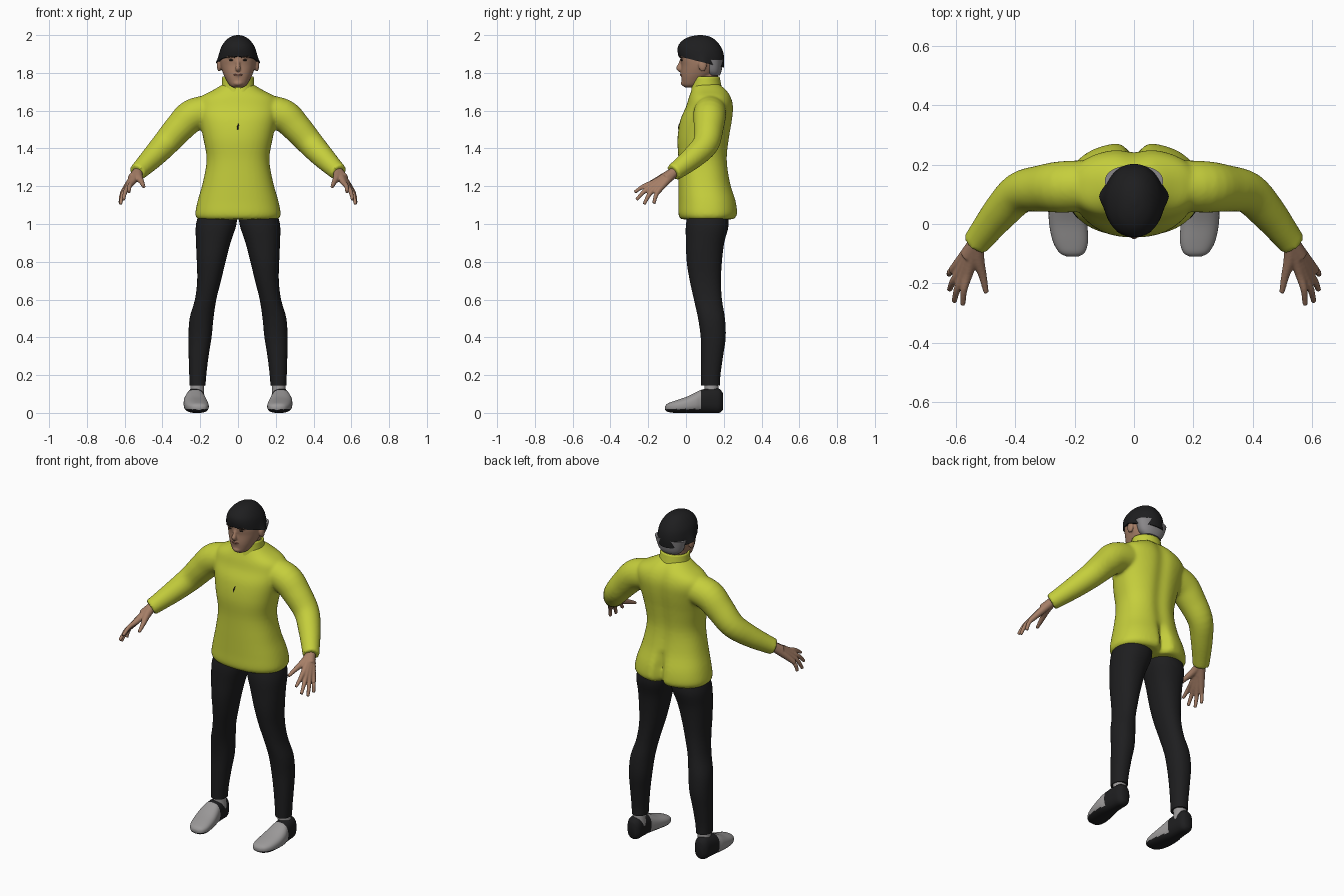
import bpy, bmesh, math
from mathutils import Vector

cube = bpy.data.objects.get("Cube")
if cube:
    bpy.data.objects.remove(cube, do_unlink=True)


def material(name, rgb):
    m = bpy.data.materials.new(name)
    m.use_nodes = True
    m.diffuse_color = (*rgb, 1)
    bsdf = m.node_tree.nodes["Principled BSDF"]
    bsdf.inputs["Base Color"].default_value = (*rgb, 1)
    bsdf.inputs["Roughness"].default_value = 0.8
    return m


YELLOW = material("jacket yellow", (.56, .62, .045))
BLACK = material("cloth black", (.013, .013, .014))
SKIN = material("skin", (.38, .21, .135))
LIPS = material("lips", (.27, .11, .08))
GREY = material("shoe grey", (.33, .32, .32))
HAIR = material("hair grey", (.26, .25, .26))
DARK = material("eye dark", (.03, .02, .015))


def refine(rows, k=4):
    """Smoothly interpolate between rows of section values."""
    out = []
    for i in range(len(rows) - 1):
        a, b, c, d = (rows[max(0, min(len(rows) - 1, i + j))] for j in (-1, 0, 1, 2))
        for s in range(k):
            t = s / k
            out.append([q + .5 * t * (r - p + t * (2*p - 5*q + 4*r - s4 + t * (3*(q - r) + s4 - p)))
                        for p, q, r, s4 in zip(a, b, c, d)])
    return out + [list(rows[-1])]


def oval(n, power):
    """Points of a unit superellipse."""
    for i in range(n):
        c, s = math.cos(2 * math.pi * i / n), math.sin(2 * math.pi * i / n)
        yield (math.copysign(abs(c) ** (2 / power), c), math.copysign(abs(s) ** (2 / power), s))


def upright(rows, n=40, power=2.2):
    """Stacked rings from rows of (z, x min, x max, y min, y max)."""
    return [[Vector(((a + b) / 2 + u * (b - a) / 2, (c + d) / 2 + v * (d - c) / 2, z))
             for u, v in oval(n, power)] for z, a, b, c, d in refine(rows)]


def wide(rows):
    """Symmetric rows from (z, half width, y min, y max)."""
    return [(z, -w, w, a, b) for z, w, a, b in rows]


def tube(rows, n=20):
    """Rings along a path of (x, y, z, radius)."""
    pts = refine(rows)
    rings = []
    for i, (x, y, z, r) in enumerate(pts):
        d = Vector(pts[min(i + 1, len(pts) - 1)][:3]) - Vector(pts[max(i - 1, 0)][:3])
        side = d.cross(Vector((0, 0, 1)) if abs(d.z) < .9 * d.length else Vector((0, 1, 0))).normalized()
        up = side.cross(d).normalized()
        rings.append([Vector((x, y, z)) + r * (u * side + v * up) for u, v in oval(n, 2)])
    return rings


def mirrored(rings):
    return [[Vector((-p.x, p.y, p.z)) for p in ring] for ring in rings]


def both(*lofts):
    return list(lofts) + [mirrored(r) for r in lofts]


def build(name, lofts, mats, voxel=0, smooth=4, cap=True, rule=None):
    """Skin ring stacks into one object; a voxel size melts them together."""
    bm = bmesh.new()
    for rings in lofts:
        vs = [[bm.verts.new(p) for p in ring] for ring in rings]
        for a, b in zip(vs, vs[1:]):
            for i in range(len(a)):
                j = (i + 1) % len(a)
                bm.faces.new((a[i], a[j], b[j], b[i]))
        if cap:
            bm.faces.new(vs[0][::-1])
            bm.faces.new(vs[-1])
    bmesh.ops.recalc_face_normals(bm, faces=bm.faces)
    if rule:
        for f in bm.faces:
            f.material_index = rule(f.calc_center_median())
    me = bpy.data.meshes.new(name)
    bm.to_mesh(me)
    bm.free()
    for m in mats:
        me.materials.append(m)
    ob = bpy.data.objects.new(name, me)
    bpy.context.collection.objects.link(ob)
    bpy.ops.object.select_all(action='DESELECT')
    ob.select_set(True)
    bpy.context.view_layer.objects.active = ob
    bpy.ops.object.shade_smooth_by_angle(angle=math.radians(50))
    if voxel:
        mod = ob.modifiers.new("blend", 'REMESH')
        mod.mode, mod.voxel_size, mod.use_smooth_shade = 'VOXEL', voxel, True
        mod = ob.modifiers.new("soften", 'SMOOTH')
        mod.factor, mod.iterations = .5, smooth
    return ob


def blob(x, y, z, rx, ry, rz):
    """Ellipsoid as a ring stack."""
    rings = []
    for i in range(1, 12):
        a = math.pi * i / 12
        w = math.sin(a)
        rings.append([Vector((x + u * rx * w, y + v * ry * w, z - rz * math.cos(a))) for u, v in oval(20, 2)])
    return rings


# Jacket: torso with a seat crease, sleeves melted in
torso = upright(wide([
    (1.025, .212, -.025, .255), (1.05, .226, -.04, .275), (1.12, .214, -.04, .268),
    (1.22, .186, -.04, .238), (1.34, .166, -.04, .222), (1.45, .183, -.045, .232),
    (1.55, .205, -.03, .248), (1.62, .218, 0, .253), (1.67, .2, .015, .242),
    (1.71, .13, .03, .218), (1.74, .08, .04, .185)]), 96, 2.3)
for ring in torso:
    for p in ring:
        if p.y > .12:
            fade = max(0, min(1, (1.22 - p.z) / .1))
            p.y -= .035 * fade * math.exp(-(p.x / .025) ** 2)
            p.y -= .012 * math.exp(-(p.x / .04) ** 2)
sleeve = tube([(.14, .13, 1.6, .085), (.24, .125, 1.575, .087), (.31, .12, 1.51, .079),
               (.385, .105, 1.425, .07), (.45, .04, 1.355, .061), (.51, -.035, 1.295, .05),
               (.535, -.068, 1.272, .046)], 32)
build("jacket", [torso] + both(sleeve), [YELLOW], .009, 5)

# Collar: open band, notched at the front
collar = upright(wide([(1.67, .1, .018, .205), (1.72, .088, .024, .19), (1.78, .083, .03, .178)]), 64, 2)
for ring in collar:
    for p in ring:
        if p.y < .1:
            p.z -= .085 * math.exp(-(p.x / .027) ** 2) * (p.z - 1.67) / .11
ob = build("collar", [collar], [YELLOW], cap=False)
ob.modifiers.new("thickness", 'SOLIDIFY').thickness = .009

# Zip pull
build("zip_pull", [tube([(0, -.037, 1.495, .003), (-.002, -.038, 1.51, .004), (.004, -.034, 1.53, .003)], 8)], [DARK])

# Trousers
leg = upright([
    (1.1, 0, .19, .02, .21), (1.0, .008, .222, 0, .226), (.9, .04, .222, 0, .202),
    (.8, .066, .218, .004, .19), (.7, .09, .216, .02, .185), (.6, .115, .228, .042, .19),
    (.5, .13, .256, .064, .206), (.4, .14, .262, .078, .21), (.3, .156, .261, .08, .196),
    (.2, .168, .258, .08, .182), (.145, .172, .256, .08, .18)])
build("trousers", both(leg), [BLACK])

# Socks
build("socks", both(tube([(.218, .135, .08, .04), (.216, .135, .12, .037), (.215, .132, .17, .037)])), [GREY])

# Shoes: grey uppers, dark heel and sole
shoe = []
for y, x, w, low, top in refine([
        (-.11, .207, .018, .016, .036), (-.097, .209, .042, .006, .05), (-.06, .214, .059, 0, .064),
        (0, .222, .064, 0, .084), (.05, .227, .06, 0, .108), (.08, .227, .053, 0, .122),
        (.13, .226, .048, 0, .13), (.175, .225, .042, 0, .128), (.195, .224, .025, .015, .105)]):
    shoe.append([Vector((x + u * w, y, (low + top) / 2 + v * (top - low) / 2)) for u, v in oval(48, 2.5)])
build("shoes", both(shoe), [GREY, BLACK], rule=lambda c: int(c.y > .08 or c.z < .02))

# Head with neck, nose, brow, chin and ears
skull = upright(wide([
    (1.722, .022, -.004, .04), (1.735, .045, -.018, .08), (1.77, .066, -.024, .12),
    (1.8, .08, -.026, .155), (1.84, .092, -.025, .178), (1.88, .095, -.03, .188),
    (1.93, .085, -.025, .18), (1.965, .05, .01, .14)]), 48, 2.2)
neck = tube([(0, .112, 1.66, .062), (0, .112, 1.74, .06), (0, .105, 1.82, .062)])
nose = tube([(0, -.02, 1.875, .009), (0, -.032, 1.845, .01), (0, -.038, 1.825, .014), (0, -.028, 1.813, .011)])
face = [blob(0, -.019, 1.792, .024, .012, .014), blob(0, -.014, 1.745, .024, .014, .014)]
ears = both(blob(.1, .088, 1.84, .012, .022, .034), blob(.036, -.02, 1.886, .026, .012, .007))
build("head", [skull, neck, nose] + face + ears, [SKIN], .005, 3)

# Eyes, brows and lips
build("eyes", both(blob(.036, -.022, 1.868, .013, .006, .005)), [DARK])
build("eyebrows", both(tube([(.016, -.031, 1.882, .003), (.036, -.033, 1.887, .004), (.058, -.022, 1.884, .003)], 8)), [DARK])
build("lips", [blob(0, -.026, 1.79, .023, .007, .0055)], [LIPS])

# Cropped hair under the hat
build("hair", [upright(wide([(1.785, .055, .12, .178), (1.81, .078, .1, .188), (1.87, .098, .09, .198)]))], [HAIR])

# Knitted hat: tilted rim bulging over the ears
hat = upright(wide([
    (1.888, .102, -.04, .2), (1.92, .098, -.045, .202), (1.95, .088, -.038, .192),
    (1.978, .064, -.012, .162), (1.994, .036, .025, .125), (2, .008, .065, .085)]), 64, 2.1)
for ring in hat:
    for p in ring:
        low = max(0, min(1, (2 - p.z) / .112))
        if abs(p.x) > .04:
            p.x += math.copysign(.016, p.x) * low ** 4 * math.exp(-((p.y - .095) / .03) ** 2)
        p.z -= .25 * (p.y + .04) * low
build("hat", [hat], [BLACK])

# Hands: wrist, fingers and thumb melted together
wrist = (.53, -.06, 1.277, .026)
fingers = [((.558, -.165, 1.222), (.577, -.272, 1.168)), ((.574, -.17, 1.206), (.606, -.262, 1.128)),
           ((.588, -.162, 1.192), (.622, -.222, 1.104)), ((.598, -.14, 1.184), (.624, -.17, 1.108))]
parts = [tube([(.515, -.03, 1.295, .03), wrist, (.56, -.11, 1.24, .026)])]
for knuckle, tip in fingers:
    mid = Vector(knuckle).lerp(Vector(tip), .5) + Vector((.006, -.004, .006))
    parts.append(tube([wrist, (*knuckle, .0165), (*mid, .012), (*tip, .009)], 14))
parts.append(tube([wrist, (.525, -.12, 1.248, .021), (.51, -.175, 1.222, .014), (.498, -.232, 1.196, .009)], 14))
build("hands", both(*parts), [SKIN], .0045, 3)
